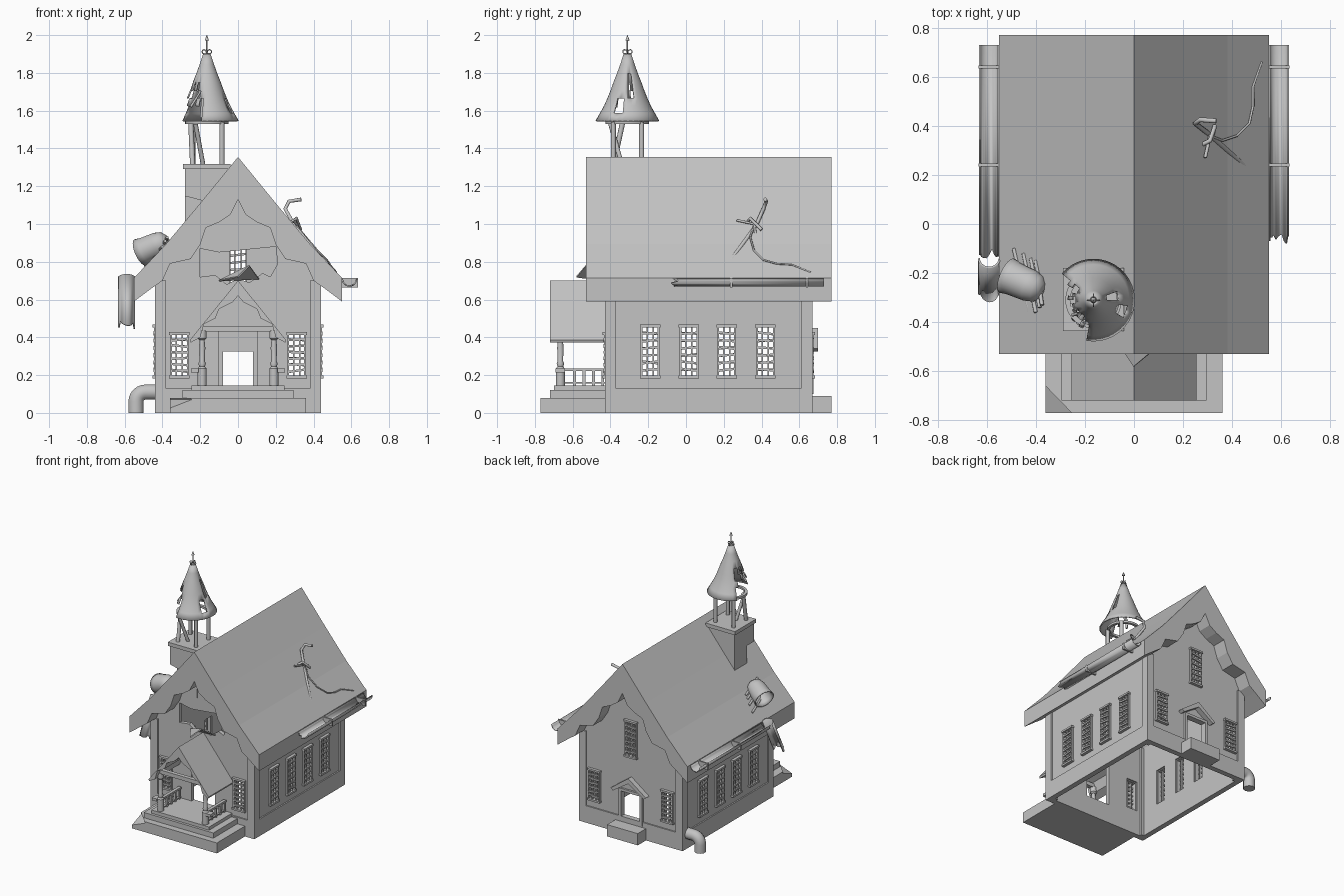
import bpy, bmesh, math, random
from mathutils import Vector, Matrix

random.seed(4)
if "Cube" in bpy.data.objects:
    bpy.data.objects.remove(bpy.data.objects["Cube"])

GREY = (0.55, 0.55, 0.55, 1)
stone = bpy.data.materials.new("plain grey")
stone.use_nodes = True
stone.diffuse_color = GREY
stone.node_tree.nodes["Principled BSDF"].inputs["Base Color"].default_value = GREY


def make(name, bm, smooth=False, thick=0):
    bmesh.ops.recalc_face_normals(bm, faces=bm.faces)
    mesh = bpy.data.meshes.new(name)
    bm.to_mesh(mesh)
    bm.free()
    mesh.materials.append(stone)
    ob = bpy.data.objects.new(name, mesh)
    bpy.context.collection.objects.link(ob)
    if thick:
        mod = ob.modifiers.new("thickness", 'SOLIDIFY')
        mod.thickness, mod.offset = thick, 0
    if smooth:
        bpy.ops.object.select_all(action='DESELECT')
        ob.select_set(True)
        bpy.context.view_layer.objects.active = ob
        bpy.ops.object.shade_smooth_by_angle(angle=math.radians(40))
    return ob


def add_box(bm, lo, hi, matrix=Matrix()):
    lo, hi = Vector(lo), Vector(hi)
    scale = Matrix.Diagonal((*(hi - lo), 1))
    bmesh.ops.create_cube(bm, size=1, matrix=matrix @ Matrix.Translation((lo + hi) / 2) @ scale)


def boxes(name, *pairs, open_bottom=False):
    bm = bmesh.new()
    for lo, hi in pairs:
        add_box(bm, lo, hi)
    ob_faces = [f for f in bm.faces if f.calc_center_median().z < 0.001]
    if open_bottom:
        bmesh.ops.delete(bm, geom=ob_faces, context='FACES')
    return make(name, bm)


def add_prism(bm, pts, y0, y1):
    face = bm.faces.new([bm.verts.new((x, y0, z)) for x, z in pts])
    ext = bmesh.ops.extrude_face_region(bm, geom=[face])
    verts = [v for v in ext["geom"] if isinstance(v, bmesh.types.BMVert)]
    bmesh.ops.translate(bm, verts=verts, vec=(0, y1 - y0, 0))


def prism(name, pts, y0, y1):
    bm = bmesh.new()
    add_prism(bm, pts, y0, y1)
    return make(name, bm)


def mirrored(upper, lower):
    # closed outline from right-hand halves running out from the centre
    right = upper + lower[::-1]
    return right + [(-x, z) for x, z in right[::-1] if x > 0]


def lathe(name, profile, at=(0, 0, 0), seg=20, keep=None, thick=0):
    bm = bmesh.new()
    rings = [[bm.verts.new((r * math.cos(a), r * math.sin(a), z))
              for a in (math.tau * i / seg for i in range(seg))] for r, z in profile]
    for a, b in zip(rings, rings[1:]):
        for i in range(seg):
            j = (i + 1) % seg
            bm.faces.new((a[i], a[j], b[j], b[i]))
    if keep:
        gone = [f for f in bm.faces if not keep(f.calc_center_median())]
        bmesh.ops.delete(bm, geom=gone, context='FACES')
    ob = make(name, bm, True, thick)
    ob.location = at
    return ob


def tube(name, pts, r, caps=True):
    cu = bpy.data.curves.new(name, 'CURVE')
    cu.dimensions, cu.bevel_depth, cu.bevel_resolution = '3D', r, 3
    cu.use_fill_caps = caps
    sp = cu.splines.new('POLY')
    sp.points.add(len(pts) - 1)
    for p, co in zip(sp.points, pts):
        p.co = (*co, 1)
    cu.materials.append(stone)
    ob = bpy.data.objects.new(name, cu)
    bpy.context.collection.objects.link(ob)
    return ob


def half_pipe(name, a, b, r, up):
    a, b = Vector(a), Vector(b)
    up = Vector(up)
    side = (b - a).cross(up).normalized()
    bm = bmesh.new()
    rows = []
    for i in range(11):
        t = math.pi * i / 10
        off = side * r * math.cos(t) - up * r * math.sin(t)
        ragged = (b - a).normalized() * random.uniform(-0.02, 0.02)
        rows.append((bm.verts.new(a + off + ragged), bm.verts.new(b + off)))
    for p, q in zip(rows, rows[1:]):
        bm.faces.new((p[0], q[0], q[1], p[1]))
    return make(name, bm, True, 0.008)


def cut(ob, *cutters):
    for c in cutters:
        c.hide_render = True
        mod = ob.modifiers.new("cut", 'BOOLEAN')
        mod.operation, mod.solver, mod.object = 'DIFFERENCE', 'EXACT', c
    bpy.context.view_layer.update()
    ob.data = bpy.data.meshes.new_from_object(ob.evaluated_get(bpy.context.evaluated_depsgraph_get()))
    ob.modifiers.clear()
    for c in cutters:
        bpy.data.objects.remove(c)


# windows: barred lattice in a frame, one hole in the wall for each
sides = [(s * 0.43, y, 0.325, s * math.pi / 2, 0.27) for s in (1, -1) for y in (-0.19, 0.015, 0.215, 0.42)]
ends = [(s * 0.31, y, 0.305, a, 0.23) for s in (1, -1) for y, a in ((-0.42, 0), (0.66, math.pi))]
holes = bmesh.new()
for x, y, z, turn, h in sides + ends + [(0, 0.66, 0.74, math.pi, 0.27)]:
    m = Matrix.Translation((x, y, z)) @ Matrix.Rotation(turn, 4, 'Z')
    k = h / 2
    add_box(holes, (-0.044, -0.08, -k), (0.044, 0.08, k), m)
    bm = bmesh.new()
    for s in (-1, 1):
        add_box(bm, (s * 0.045 - 0.005, -0.015, -k), (s * 0.045 + 0.005, 0.02, k))
        add_box(bm, (-0.054, -0.022, s * k - 0.007), (0.054, 0.02, s * k + 0.007))
        add_box(bm, (s * 0.016 - 0.004, -0.012, -k), (s * 0.016 + 0.004, 0.006, k))
    for i in range(1, 7):
        tilt = Matrix.Translation((0, 0, -k + h * i / 7)) @ Matrix.Rotation(random.uniform(-0.15, 0.15), 4, 'Y')
        add_box(bm, (-0.045, -0.018, -0.006), (0.045, -0.006, 0.006), tilt)
    make("window", bm).matrix_world = m

# doorways and the torn opening in the front gable
add_box(holes, (-0.1, -0.5, 0.145), (0.1, -0.3, 0.46))
add_box(holes, (-0.08, 0.55, 0.13), (0.08, 0.75, 0.325))
tear = [(-0.2, 0.87), (-0.1, 0.85), (0, 0.86), (0.1, 0.87), (0.2, 0.88), (0.21, 0.79), (0.17, 0.72),
        (0.13, 0.74), (0.06, 0.69), (0, 0.71), (-0.06, 0.68), (-0.12, 0.73), (-0.2, 0.72)]
add_prism(holes, tear, -0.5, -0.33)
walls = prism("walls", mirrored([(0, 1.27), (0.43, 0.75)], [(0, 0), (0.43, 0)]), -0.42, 0.66)
inside = prism("inside_cutter", mirrored([(0, 1.22), (0.4, 0.72)], [(0, -0.1), (0.4, -0.1)]), -0.39, 0.63)
cut(walls, inside, make("hole_cutter", holes))

# bent shard hanging from the torn opening
bm = bmesh.new()
shard = [bm.verts.new(p) for p in ((-0.1, -0.43, 0.7), (0.11, -0.43, 0.71), (0.06, -0.53, 0.78), (0, -0.58, 0.72))]
bm.faces.new((shard[0], shard[3], shard[2]))
bm.faces.new((shard[0], shard[2], shard[1]))
make("torn_shard", bm, thick=0.008)

# corner posts and base boards
for x in (-1, 1):
    for lo, hi in ((-0.43, -0.37), (0.61, 0.67)):
        boxes("corner_post", (sorted((x * 0.38, x * 0.44))[:1] + [lo, 0], sorted((x * 0.38, x * 0.44))[1:] + [hi, 0.7]))
    boxes("side_base_board", ((x * 0.435 - 0.005, -0.37, 0), (x * 0.435 + 0.005, 0.61, 0.13)))
for y in (-0.43, 0.66):
    boxes("end_base_board", ((-0.38, y, 0), (0.38, y + 0.01, 0.13)))

# main roof with scalloped gable edges
prism("main_roof", mirrored(
    [(0, 1.355), (0.2, 1.11), (0.38, 0.895), (0.55, 0.715)],
    [(0, 1.13), (0.04, 1.05), (0.1, 1.01), (0.17, 0.98), (0.2, 0.89), (0.25, 0.815), (0.36, 0.79),
     (0.4, 0.7), (0.45, 0.665), (0.55, 0.59)]), -0.53, 0.77)

# porch
step = boxes("bottom_step", ((-0.36, -0.77, 0), (0.36, -0.43, 0.08)))
chip = bmesh.new()
add_box(chip, (-0.08, -0.05, -0.05), (0.08, 0.05, 0.05),
        Matrix.Translation((-0.35, -0.76, 0.09)) @ Matrix.Rotation(-0.8, 4, 'Z') @ Matrix.Rotation(0.5, 4, 'X'))
cut(step, make("chip_cutter", chip))
boxes("middle_step", ((-0.295, -0.72, 0.08), (0.295, -0.43, 0.12)))
boxes("porch_floor", ((-0.245, -0.7, 0.12), (0.245, -0.42, 0.145)))
prism("porch_roof", mirrored(
    [(0, 0.7), (0.255, 0.385)],
    [(0, 0.62), (0.03, 0.585), (0.1, 0.55), (0.12, 0.5), (0.18, 0.47), (0.2, 0.4), (0.25, 0.372)]), -0.72, -0.42)
boxes("porch_beam", ((-0.19, -0.68, 0.43), (0.19, -0.65, 0.46)))
column = [(0.001, 0), (0.024, 0), (0.024, 0.09), (0.015, 0.1), (0.02, 0.115), (0.014, 0.13), (0.017, 0.2),
          (0.013, 0.24), (0.024, 0.25), (0.024, 0.29), (0.001, 0.29)]
for x in (-0.19, 0.19):
    lathe("porch_column", column, (x, -0.665, 0.145), 16)
    boxes("porch_rail", ((x - 0.012, -0.65, 0.222), (x + 0.012, -0.43, 0.236)),
          ((x - 0.008, -0.65, 0.155), (x + 0.008, -0.43, 0.163)),
          *[((x - 0.007, y - 0.007, 0.145), (x + 0.007, y + 0.007, 0.225)) for y in (-0.59, -0.54, -0.49, -0.44)])
    boxes("rail_end", ((x * 1.2 - 0.02, -0.69, 0.215), (x * 1.2 + 0.02, -0.64, 0.235)))

# back door
boxes("back_step", ((-0.13, 0.66, 0), (0.13, 0.77, 0.09)))
prism("back_pediment", mirrored([(0, 0.45), (0.15, 0.34)], [(0, 0.41), (0.13, 0.325)]), 0.66, 0.7)
boxes("back_door_frame", ((-0.1, 0.66, 0.1), (-0.08, 0.675, 0.345)), ((0.08, 0.66, 0.1), (0.1, 0.675, 0.345)),
      ((-0.08, 0.66, 0.325), (0.08, 0.675, 0.345)))

# drain pipe elbow
bend = [(-0.49 - 0.05 * math.sin(t), 0.6, 0.06 + 0.05 * math.cos(t)) for t in (i * math.pi / 12 for i in range(7))]
tube("drain_elbow", [(-0.42, 0.6, 0.11)] + bend + [(-0.54, 0.6, 0)], 0.042)

# gutters
half_pipe("left_gutter", (0.59, -0.06, 0.71), (0.59, 0.73, 0.71), 0.038, (0, 0, 1))
half_pipe("right_gutter", (-0.59, -0.12, 0.71), (-0.59, 0.73, 0.71), 0.038, (0, 0, 1))
half_pipe("broken_gutter", (-0.59, -0.27, 0.46), (-0.59, -0.14, 0.715), 0.042, (0, 0.89, -0.45))
for s in (-1, 1):
    for y in (0.24, 0.64):
        boxes("gutter_bracket", ((s * 0.59 - 0.044, y - 0.006, 0.665), (s * 0.59 + 0.044, y + 0.006, 0.715)))

# tower
TX, TY = -0.165, -0.31
tower = boxes("tower_base", ((-0.28, -0.425, 0.95), (-0.05, -0.19, 1.29)))
notch = bmesh.new()
add_box(notch, (-0.06, -0.06, -0.07), (0.06, 0.08, 0.07),
        Matrix.Translation((-0.26, -0.42, 1.07)) @ Matrix.Rotation(0.25, 4, 'Y'))
cut(tower, make("notch_cutter", notch))
boxes("tower_slab", ((-0.29, -0.435, 1.29), (-0.04, -0.18, 1.318)))
for x, y, lean in ((-0.24, -0.385, 0.05), (-0.085, -0.385, 0), (-0.085, -0.235, 0), (-0.24, -0.235, 0)):
    tube("tower_post", [(x, y, 1.31), (x - lean * 0.2, y + lean, 1.54)], 0.014)
tube("fallen_post", [(-0.185, -0.34, 1.315), (-0.225, -0.4, 1.53)], 0.012)
lathe("spire_ring", [(0.095, 1.53), (0.115, 1.53), (0.115, 1.546), (0.095, 1.546), (0.095, 1.53)], (TX, TY, 0), 28)


def spire_keep(c):
    a = math.degrees(math.atan2(c.y, c.x)) % 360
    torn = 140 < a < 258 and c.z < 1.7 + random.uniform(-0.07, 0.06)
    gap = (a < 24 and 1.65 < c.z < 1.8) or (332 < a < 346 and 1.6 < c.z < 1.65)
    return not (torn or gap)


lathe("spire", [(0.165, 1.545), (0.142, 1.585), (0.12, 1.625), (0.102, 1.665), (0.086, 1.705), (0.07, 1.75),
                (0.052, 1.795), (0.034, 1.845), (0.016, 1.9)], (TX, TY, 0), 36, spire_keep, 0.008)
tube("spire_king_post", [(TX, TY, 1.9), (TX - 0.03, TY, 1.56)], 0.008)
tube("loose_rafter", [(-0.24, -0.34, 1.72), (-0.2, -0.36, 1.7), (-0.25, -0.37, 1.62)], 0.007)
lathe("finial", [(0.018, 1.885), (0.01, 1.9), (0.004, 1.91), (0.004, 1.97), (0.011, 1.972), (0.001, 2)], (TX, TY, 0), 12)
for a in range(4):
    d = Vector((math.cos(a * math.pi / 2), math.sin(a * math.pi / 2), 0))
    scroll = [Vector((TX, TY, 1.912)) + d * (0.014 - 0.011 * math.cos(t)) + Vector((0, 0, 0.011 * math.sin(t)))
              for t in (i * 0.6 for i in range(10))]
    tube("finial_scroll", scroll, 0.003)

# fallen bell with splinters on the right slope
bell = lathe("fallen_bell", [(0.072, -0.08), (0.066, -0.05), (0.062, 0.03), (0.052, 0.065), (0.03, 0.085), (0.001, 0.092)],
             (-0.45, -0.24, 0.88), 24, None, 0.008)
bell.rotation_euler = Vector((0.8, -0.35, 0.36)).to_track_quat('Z', 'Y').to_euler()
for dx, dy in ((-0.04, 0.14), (0, 0.12), (0.03, 0.1), (0.05, 0.09)):
    tube("splinter", [(-0.45 + dx, -0.24 + dy, 0.82 + dx), (-0.4 + dx / 2, -0.24 - dy, 0.88 + dx)], 0.008)

# fallen weather vane and its cable on the left slope
tube("vane_pole", [(0.48, 0.21, 0.77), (0.3, 0.37, 0.99), (0.25, 0.41, 1.08), (0.27, 0.425, 1.12), (0.335, 0.42, 1.13)], 0.01)
tube("vane_arm", [(0.27, 0.32, 1.0), (0.31, 0.34, 1.03), (0.33, 0.4, 0.97)], 0.009)
tube("vane_cross", [(0.29, 0.27, 1.02), (0.31, 0.36, 1.0), (0.33, 0.37, 0.94)], 0.007)
tube("cable", [(0.31, 0.36, 0.99), (0.36, 0.34, 0.93), (0.42, 0.36, 0.86), (0.47, 0.41, 0.81), (0.485, 0.48, 0.79),
               (0.485, 0.56, 0.785), (0.52, 0.66, 0.745)], 0.005)
